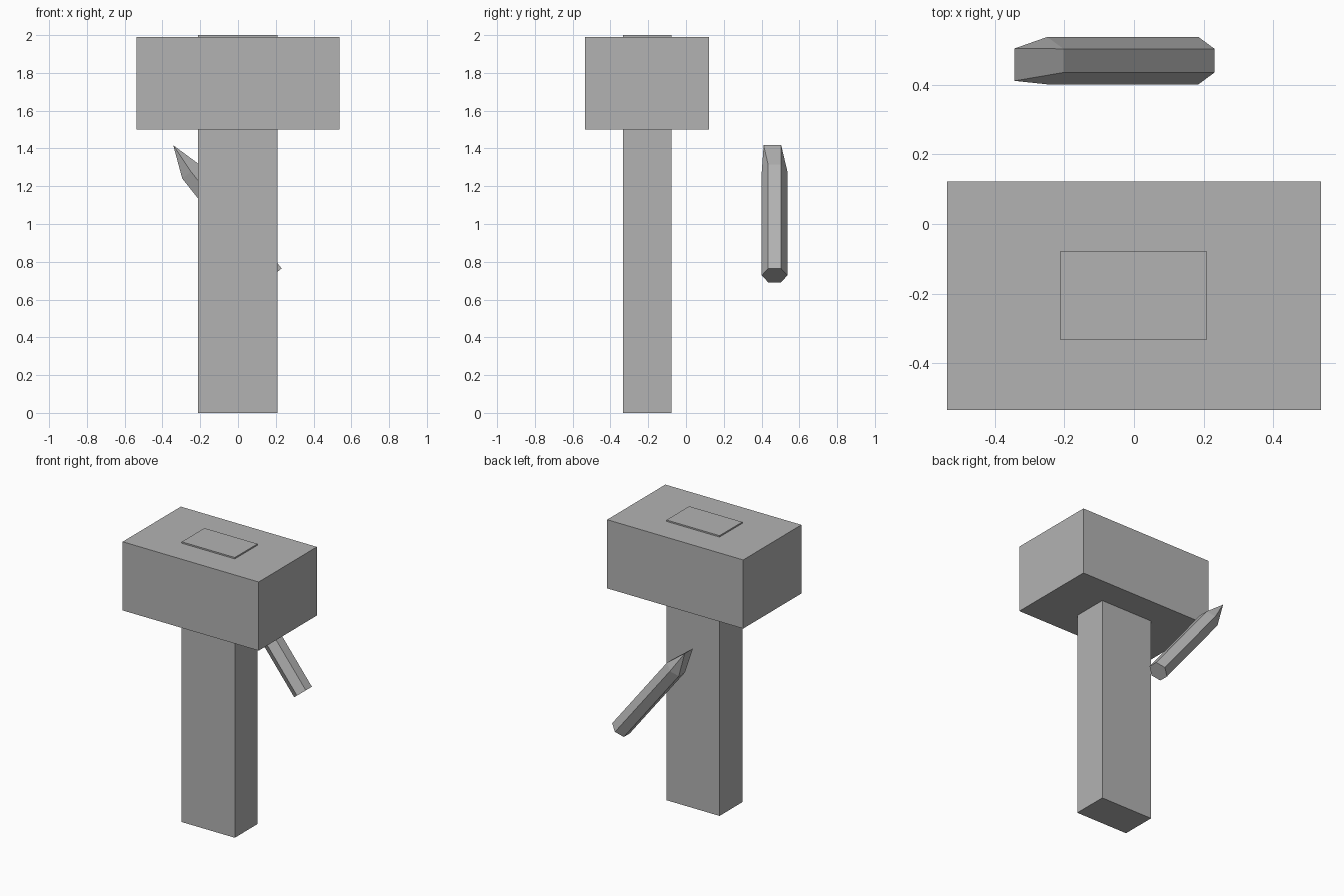
import bpy
import bmesh
import math
from mathutils import Vector

cube = bpy.data.objects.get("Cube")
if cube:
    bpy.data.objects.remove(cube, do_unlink=True)

# Single grey material
grey = bpy.data.materials.new("plain grey")
grey.use_nodes = True
colour = (0.45, 0.45, 0.45, 1.0)
grey.diffuse_color = colour
grey.node_tree.nodes["Principled BSDF"].inputs["Base Color"].default_value = colour


def add_object(name, bm):
    bmesh.ops.recalc_face_normals(bm, faces=bm.faces)
    mesh = bpy.data.meshes.new(name)
    bm.to_mesh(mesh)
    bm.free()
    mesh.materials.append(grey)
    obj = bpy.data.objects.new(name, mesh)
    bpy.context.collection.objects.link(obj)
    return obj


def add_box(name, low, high):
    low, high = Vector(low), Vector(high)
    bm = bmesh.new()
    bmesh.ops.create_cube(bm, size=1)
    bmesh.ops.scale(bm, vec=high - low, verts=bm.verts)
    bmesh.ops.translate(bm, vec=(low + high) / 2, verts=bm.verts)
    return add_object(name, bm)


# Mallet: the handle passes through the head and stands slightly proud
add_box("mallet_handle", (-0.211, -0.333, 0), (0.208, -0.077, 2))
add_box("mallet_head", (-0.537, -0.534, 1.5), (0.537, 0.122, 1.99))

# Chisel: leaning hexagonal bar that narrows to a straight cutting edge
base = Vector((0.185, 0.469, 0.728))
axis = Vector((-0.62, 0, 0.785)).normalized()
across = Vector((axis.z, 0, -axis.x))
side = Vector((0, 1, 0))
radius, bar_length = 0.068, 0.70

bm = bmesh.new()
for along in (0, bar_length):
    for k in range(6):
        a = math.radians(60 * k)
        offset = side * math.cos(a) + across * math.sin(a)
        bm.verts.new(base + axis * along + offset * radius)
for y in (0.411, 0.504):
    bm.verts.new((-0.343, y, 1.417))
bmesh.ops.convex_hull(bm, input=bm.verts)
bmesh.ops.dissolve_limit(bm, angle_limit=math.radians(1), verts=bm.verts, edges=bm.edges)
add_object("chisel", bm)
